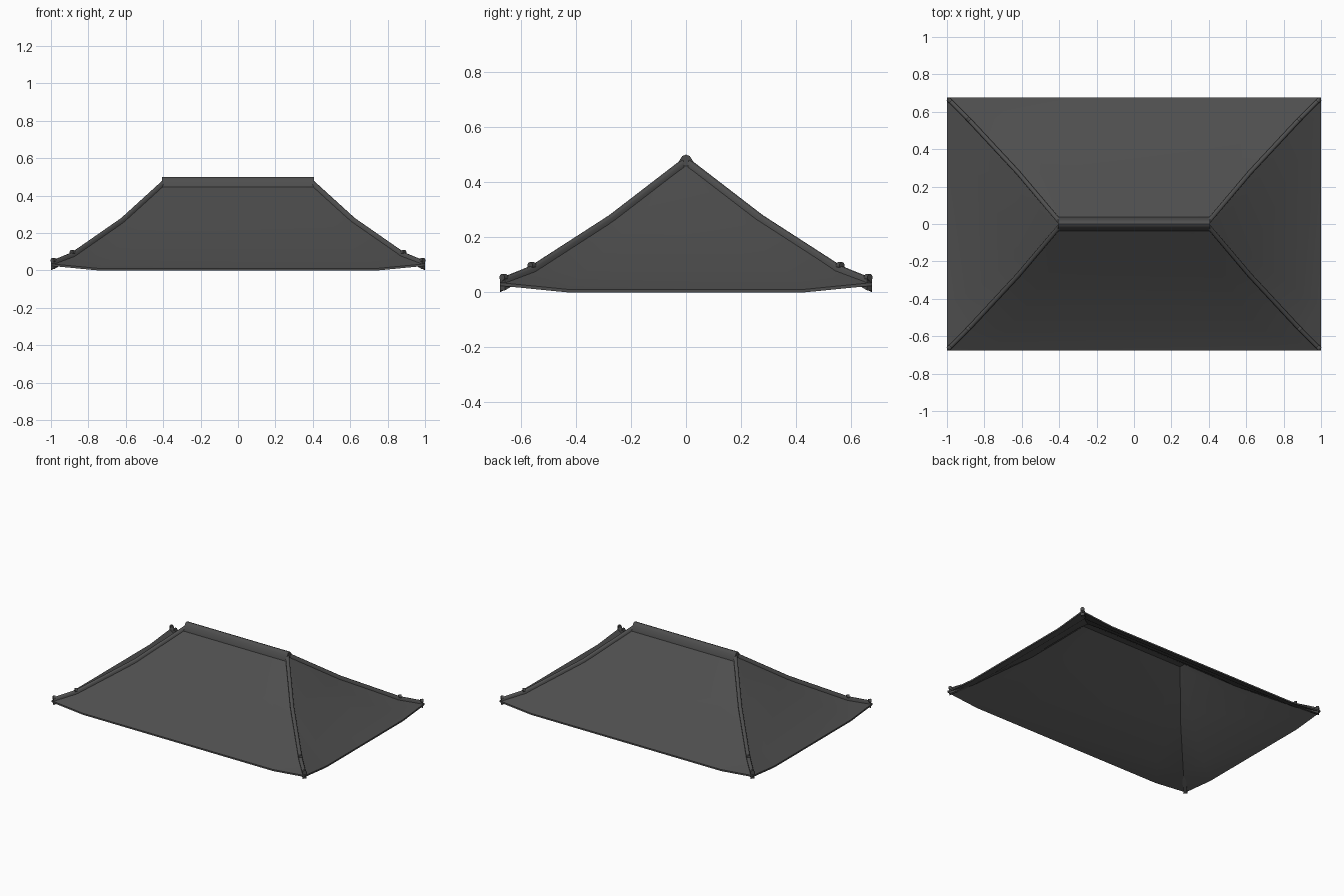
import bpy
import bmesh
import math
from mathutils import Vector

cube = bpy.data.objects.get("Cube")
if cube:
    bpy.data.objects.remove(cube, do_unlink=True)


def make_material(name, grey):
    mat = bpy.data.materials.new(name)
    mat.use_nodes = True
    color = (grey, grey, grey, 1)
    mat.diffuse_color = color
    mat.node_tree.nodes["Principled BSDF"].inputs["Base Color"].default_value = color
    return mat


slate = make_material("dark grey slate", 0.076)

# Hip line from ridge to corner: x, y, height, and sag of the slope between hips
HIP = [(0.40, 0.015, 0.462, 0), (0.62, 0.275, 0.262, -0.009),
       (0.885, 0.56, 0.078, 0.003), (1.0, 0.675, 0.035, 0.024)]


def finish(name, bm, degrees):
    """Turn the mesh into a smooth object with sharp edges kept."""
    bmesh.ops.recalc_face_normals(bm, faces=bm.faces)
    mesh = bpy.data.meshes.new(name)
    bm.to_mesh(mesh)
    bm.free()
    obj = bpy.data.objects.new(name, mesh)
    bpy.context.collection.objects.link(obj)
    mesh.materials.append(slate)
    bpy.ops.object.select_all(action="DESELECT")
    obj.select_set(True)
    bpy.context.view_layer.objects.active = obj
    bpy.ops.object.shade_smooth_by_angle(angle=math.radians(degrees))


def loft(bm, rings):
    """Join equal closed rings of points into a capped solid."""
    rows = [[bm.verts.new(p) for p in ring] for ring in rings]
    n = len(rows[0])
    for a, b in zip(rows, rows[1:]):
        for i in range(n):
            j = (i + 1) % n
            bm.faces.new((a[i], a[j], b[j], b[i]))
    bm.faces.new(rows[0])
    bm.faces.new(rows[-1])


# Curved roof sheet: four slopes sharing the hip lines
def add_slope(bm, along_x, sign, bend):
    rows = []
    for x, y, z, sag in HIP:
        row = []
        for u in (-1, -bend, bend, 1):
            h = z if abs(u) == 1 else z - sag
            p = (u * x, sign * y, h) if along_x else (sign * x, u * y, h)
            row.append(bm.verts.new(p))
        rows.append(row)
    for a, b in zip(rows, rows[1:]):
        for i in range(3):
            bm.faces.new((a[i], a[i + 1], b[i + 1], b[i]))


bm = bmesh.new()
for s in (-1, 1):
    add_slope(bm, True, s, 0.75)
    add_slope(bm, False, s, 0.64)
bmesh.ops.remove_doubles(bm, verts=bm.verts, dist=0.0005)
ridge_gap = [e for e in bm.edges if e.is_boundary and e.verts[0].co.z > 0.4]
bmesh.ops.holes_fill(bm, edges=ridge_gap, sides=0)

# Thin hollow underside that follows the slopes
bmesh.ops.recalc_face_normals(bm, faces=bm.faces)
made = bmesh.ops.extrude_face_region(bm, geom=bm.faces[:], use_keep_orig=True)["geom"]
bmesh.ops.translate(bm, vec=(0, 0, -0.011),
                    verts=[g for g in made if isinstance(g, bmesh.types.BMVert)])
finish("roof_sheet", bm, 25)

# Main ridge cap with sloping sides and a round top
half = [(0.037, 0.446), (0.036, 0.455), (0.022, 0.482), (0.013, 0.495)]
outline = half + [(0, 0.5)] + [(-y, z) for y, z in reversed(half)]
bm = bmesh.new()
loft(bm, [[(x, y, z) for y, z in outline] for x in (-0.405, 0.405)])
finish("ridge_cap", bm, 40)


# Hip ridges with round end tiles, one on each corner
def hip_ridge(name, sx, sy):
    pts = [Vector((sx * x, sy * y, z)) for x, y, z, _ in HIP]
    pts[-1] -= Vector((sx, sy, 0)) * 0.009
    bm = bmesh.new()
    rings = []
    for i, p in enumerate(pts):
        drop = 0.028 if i == 3 else 0.008
        d = pts[min(i + 1, 3)] - pts[max(i - 1, 0)]
        side = Vector((d.y, -d.x, 0)).normalized()
        profile = [(-0.012, -drop), (-0.012, 0.01), (-0.006, 0.018),
                   (0.006, 0.018), (0.012, 0.01), (0.012, -drop)]
        rings.append([p + side * w + Vector((0, 0, h)) for w, h in profile])
    loft(bm, rings)
    finish(name, bm, 65)

    direction = Vector((sx, sy, 0)).normalized()
    turn = direction.to_track_quat("Z", "Y").to_matrix()
    for label, p in (("upper", pts[2]), ("lower", pts[3] - direction * 0.006)):
        bm = bmesh.new()
        bmesh.ops.create_cone(bm, cap_ends=True, segments=10,
                              radius1=0.013, radius2=0.013, depth=0.018)
        bmesh.ops.rotate(bm, verts=bm.verts, matrix=turn)
        bmesh.ops.translate(bm, verts=bm.verts, vec=p + Vector((0, 0, 0.019)))
        finish(f"{name}_{label}_end_tile", bm, 40)


for fb, sy in (("front", -1), ("back", 1)):
    for lr, sx in (("right", -1), ("left", 1)):
        hip_ridge(f"{fb}_{lr}_hip_ridge", sx, sy)
